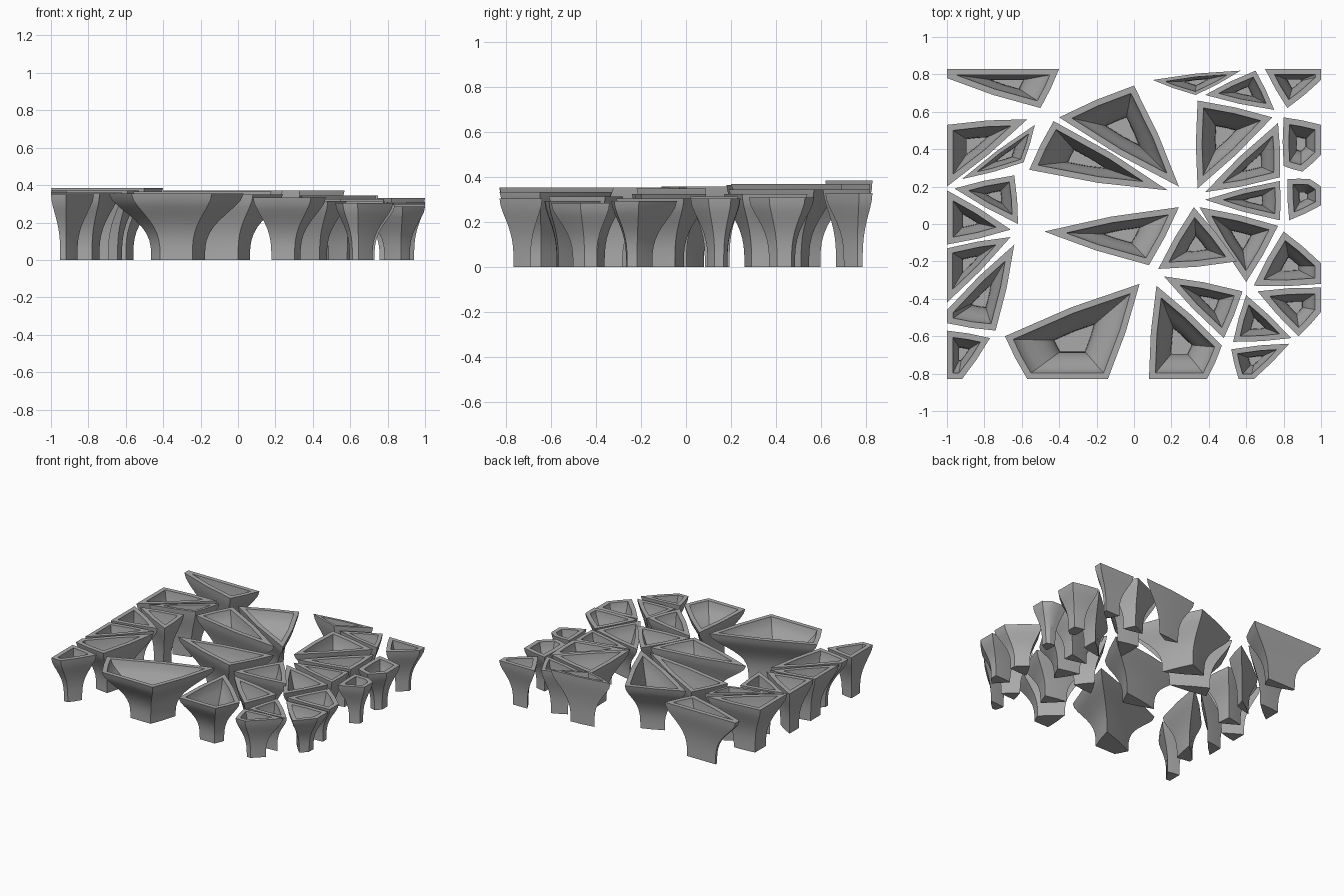
import bpy
import bmesh
import math
from mathutils import Vector

HALF_DEPTH = 0.83
FOOT_SCALE = 0.4
FLOOR_SCALE = 0.34
LEVELS = 10

cube = bpy.data.objects.get("Cube")
if cube:
    bpy.data.objects.remove(cube, do_unlink=True)

stone = bpy.data.materials.new("plain grey")
stone.use_nodes = True
grey = (0.4, 0.4, 0.4, 1)
stone.diffuse_color = grey
stone.node_tree.nodes["Principled BSDF"].inputs["Base Color"].default_value = grey


def cross(a, b):
    return a.x * b.y - a.y * b.x


def area_and_centre(outline):
    area, centre = 0, Vector((0, 0))
    for a, b in zip(outline, outline[1:] + outline[:1]):
        area += cross(a, b) / 2
        centre += (a + b) * cross(a, b) / 6
    return area, centre / area


def on_border(a, b):
    """True for an edge lying on the straight border of the whole slab."""
    middle = (a + b) / 2
    return abs(middle.x) > 0.999 or abs(middle.y) > HALF_DEPTH - 0.001


def bowed(outline):
    """Add a middle point to each edge, bowed slightly outwards."""
    points = []
    for a, b in zip(outline, outline[1:] + outline[:1]):
        edge = b - a
        bow = 0 if on_border(a, b) else 0.02
        points += [a, (a + b) / 2 + Vector((edge.y, -edge.x)) * bow]
    return points


def inset(outline, width):
    """Move every edge inwards by the rim width, with mitred corners."""
    points = []
    for i, p in enumerate(outline):
        before = (p - outline[i - 1]).normalized()
        after = (outline[(i + 1) % len(outline)] - p).normalized()
        n1, n2 = Vector((-before.y, before.x)), Vector((-after.y, after.x))
        points.append(p + (n1 + n2) * width / (1 + n1.dot(n2)))
    return points


def make_cup(name, height, corners):
    outline = [Vector(c) for c in corners]
    if area_and_centre(outline)[0] < 0:
        outline.reverse()
    outer = bowed(outline)
    area, centre = area_and_centre(outline)
    perimeter = sum((p - outline[i - 1]).length for i, p in enumerate(outline))
    inner = inset(outer, min(0.033, 0.7 * area / perimeter))
    bm = bmesh.new()

    def ring(points, t, foot):
        # S-shaped flare: upright at the foot and again near the rim
        u = t ** 1.7
        s = foot + (1 - foot) * u * u * (3 - 2 * u)
        flat = [centre + (p - centre) * s for p in points]
        return [bm.verts.new((p.x, p.y, height * t)) for p in flat]

    # flared outside from foot to rim, then back down the hollow to its floor
    rings = [ring(outer, k / LEVELS, FOOT_SCALE) for k in range(LEVELS + 1)]
    rings += [ring(inner, k / LEVELS, FLOOR_SCALE) for k in range(LEVELS, 0, -1)]
    for low, high in zip(rings, rings[1:]):
        for i in range(len(outer)):
            bm.faces.new((low[i - 1], low[i], high[i], high[i - 1]))
    bm.faces.new(rings[0])
    bm.faces.new(rings[-1])
    bmesh.ops.recalc_face_normals(bm, faces=bm.faces)

    mesh = bpy.data.meshes.new(name)
    bm.to_mesh(mesh)
    bm.free()
    mesh.materials.append(stone)
    cup = bpy.data.objects.new(name, mesh)
    bpy.context.collection.objects.link(cup)
    bpy.ops.object.select_all(action="DESELECT")
    bpy.context.view_layer.objects.active = cup
    cup.select_set(True)
    bpy.ops.object.shade_smooth_by_angle(angle=math.radians(28))


# each cup: rim height, then rim corners seen from above
left_cups = [
    (0.385, (-1, 0.83), (-0.4, 0.83), (-0.5, 0.62), (-1, 0.78)),
    (0.37, (-1, 0.53), (-0.57, 0.56), (-1, 0.2)),
    (0.37, (-0.92, 0.24), (-0.53, 0.53), (-0.59, 0.33)),
    (0.36, (-0.96, 0.19), (-0.64, 0.26), (-0.62, 0)),
    (0.36, (-1, 0.18), (-0.66, -0.03), (-1, -0.11)),
    (0.355, (-1, -0.13), (-0.66, -0.07), (-1, -0.42)),
    (0.355, (-0.64, -0.11), (-0.74, -0.57), (-1, -0.53), (-1, -0.46)),
    (0.35, (-1, -0.57), (-0.77, -0.61), (-0.92, -0.83), (-1, -0.83)),
]
middle_cups = [
    (0.355, (-0.69, -0.6), (-0.57, -0.83), (-0.14, -0.83), (0.03, -0.32)),
    (0.35, (-0.48, -0.04), (0.24, 0.09), (0.08, -0.22)),
    (0.365, (-0.43, 0.55), (0.18, 0.18), (-0.56, 0.29)),
    (0.37, (0, 0.74), (0.24, 0.2), (-0.4, 0.57)),
]
back_right_cups = [
    (0.37, (0.1, 0.77), (0.57, 0.82), (0.33, 0.69)),
    (0.345, (0.38, 0.69), (0.65, 0.82), (0.75, 0.61)),
    (0.33, (0.7, 0.83), (1, 0.83), (1, 0.77), (0.82, 0.62)),
    (0.345, (0.34, 0.66), (0.74, 0.57), (0.34, 0.19)),
    (0.325, (0.77, 0.54), (0.78, 0.25), (0.38, 0.17)),
    (0.315, (0.78, 0.23), (0.78, 0.02), (0.38, 0.13)),
    (0.31, (0.8, 0.57), (1, 0.53), (1, 0.37), (0.9, 0.28), (0.8, 0.31)),
    (0.305, (0.82, 0.24), (0.94, 0.24), (1, 0.2), (1, 0.1), (0.83, 0.02)),
]
front_right_cups = [
    (0.325, (0.32, 0.09), (0.55, -0.2), (0.13, -0.24)),
    (0.305, (0.35, 0.09), (0.77, -0.01), (0.6, -0.31)),
    (0.295, (0.8, -0.04), (1, -0.21), (1, -0.32), (0.64, -0.33)),
    (0.315, (0.16, -0.28), (0.58, -0.36), (0.48, -0.61)),
    (0.335, (0.12, -0.33), (0.47, -0.65), (0.39, -0.83), (0.08, -0.83)),
    (0.295, (0.6, -0.38), (0.84, -0.61), (0.53, -0.63)),
    (0.285, (0.66, -0.36), (1, -0.34), (1, -0.47), (0.88, -0.6)),
    (0.305, (0.52, -0.67), (0.83, -0.64), (0.64, -0.83), (0.56, -0.83)),
]
regions = {
    "left_cup": left_cups,
    "middle_cup": middle_cups,
    "back_right_cup": back_right_cups,
    "front_right_cup": front_right_cups,
}
for region, cups in regions.items():
    for number, (height, *corners) in enumerate(cups, start=1):
        make_cup(f"{region}_{number}", height, corners)
